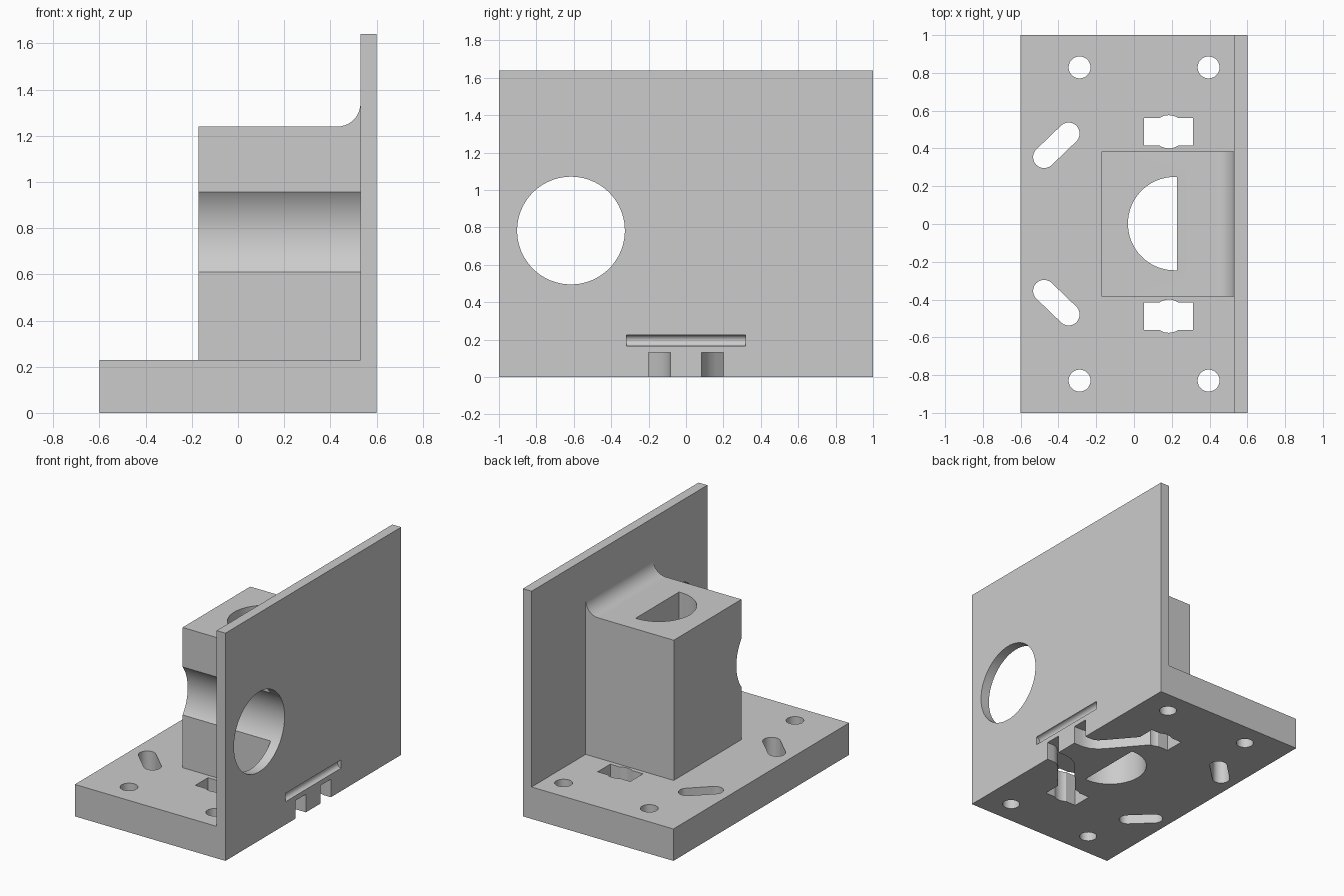
import bpy, bmesh
from math import pi, sin, cos, radians
from mathutils import Vector

if "Cube" in bpy.data.objects:
    bpy.data.objects.remove(bpy.data.objects["Cube"])

GREY = (0.6, 0.6, 0.6, 1)
grey = bpy.data.materials.new("plain grey")
grey.use_nodes = True
grey.diffuse_color = GREY
grey.node_tree.nodes["Principled BSDF"].inputs["Base Color"].default_value = GREY


def arc(cx, cy, r, start, end, n=32):
    """Points on an arc, angles in degrees."""
    angles = [radians(start + (end - start) * i / n) for i in range(n + 1)]
    return [(cx + r * cos(a), cy + r * sin(a)) for a in angles]


def circle(cx, cy, r, n=48):
    return arc(cx, cy, r, 0, 360, n)[:-1]


def rect(x0, y0, x1, y1):
    return [(x0, y0), (x1, y0), (x1, y1), (x0, y1)]


def stroke(path, width):
    """Outline of a constant-width band along a path, with mitred bends."""
    pts = [Vector(p) for p in path]
    left, right = [], []
    for i, p in enumerate(pts):
        a = (p - pts[max(i - 1, 0)]).normalized()
        b = (pts[min(i + 1, len(pts) - 1)] - p).normalized()
        t = (a + b).normalized()
        n = Vector((-t.y, t.x))
        seg = a if a.length else b
        off = n * (width / 2 / max(abs(t.dot(seg)), 0.3))
        left.append(tuple(p + off))
        right.append(tuple(p - off))
    return left + right[::-1]


def prism(name, outline, axis, low, high):
    """Extrude an outline along one axis."""
    place = {"x": lambda a, b, h: (h, a, b),
             "y": lambda a, b, h: (a, h, b),
             "z": lambda a, b, h: (a, b, h)}[axis]
    bm = bmesh.new()
    lower = [bm.verts.new(place(a, b, low)) for a, b in outline]
    upper = [bm.verts.new(place(a, b, high)) for a, b in outline]
    bm.faces.new(lower[::-1])
    bm.faces.new(upper)
    n = len(outline)
    for i in range(n):
        j = (i + 1) % n
        bm.faces.new((lower[i], lower[j], upper[j], upper[i]))
    bmesh.ops.recalc_face_normals(bm, faces=bm.faces[:])
    mesh = bpy.data.meshes.new(name)
    bm.to_mesh(mesh)
    bm.free()
    mesh.materials.append(grey)
    ob = bpy.data.objects.new(name, mesh)
    bpy.context.scene.collection.objects.link(ob)
    return ob


# L-shaped base plate and upright wall
bracket = prism("mounting_bracket",
                [(-0.6, 0), (0.6, 0), (0.6, 1.64), (0.53, 1.64), (0.53, 0.23), (-0.6, 0.23)],
                "y", -1, 1)

# Central block with a fillet running up into the wall
block = prism("central_block",
              [(-0.172, 0.1), (0.56, 0.1), (0.56, 1.34)] + arc(0.43, 1.34, 0.1, 0, -90, 16)
              + [(-0.172, 1.24)], "y", -0.385, 0.385)

# Large round bore through the wall that also scoops the block
cutters = [prism("round_bore", circle(-0.615, 0.783, 0.288, 80), "x", -0.5, 0.8)]

# D-shaped shaft hole
cutters.append(prism("shaft_hole", arc(0.215, 0.002, 0.247, 90, 270, 48)
                     + [(0.227, -0.245), (0.227, 0.249)], "z", -0.1, 1.5))

# Shallow rounded groove on the outside of the wall
cutters.append(prism("wall_groove", circle(0.6, 0.195, 0.03, 24), "y", -0.317, 0.317))

for s in (-1, 1):
    # Screw holes
    for x in (-0.288, 0.395):
        cutters.append(prism("screw_hole", circle(x, s * 0.829, 0.058), "z", -0.1, 0.4))
    # Diagonal slot with round ends
    slot = arc(-0.346, 0.479, 0.058, -45, 135, 20) + arc(-0.476, 0.354, 0.058, 135, 315, 20)
    cutters.append(prism("diagonal_slot", [(x, s * y) for x, y in slot], "z", -0.1, 0.4))
    # Switch pocket: rectangle with a round bulge
    cutters.append(prism("pocket", rect(0.052, s * 0.416, 0.312, s * 0.56), "z", -0.1, 0.4))
    cutters.append(prism("pocket_bulge", circle(0.185, s * 0.488, 0.088), "z", -0.12, 0.42))
    # Wire channel under the base from the pocket to the wall
    path = [(0.7, 0.142), (0.54, 0.142), (0.5, 0.15), (0.465, 0.17), (0.435, 0.2), (0.19, 0.488)]
    cutters.append(prism("wire_channel", stroke([(x, s * y) for x, y in path], 0.116),
                         "z", -0.14, 0.13))

# Join the solids, then cut every opening
for tool in [block] + cutters:
    mod = bracket.modifiers.new(tool.name, "BOOLEAN")
    mod.operation = "UNION" if tool is block else "DIFFERENCE"
    mod.solver = "EXACT"
    mod.object = tool
    tool.hide_render = True

# Bake the result and drop the helpers
bpy.context.view_layer.update()
graph = bpy.context.evaluated_depsgraph_get()
baked = bpy.data.meshes.new_from_object(bracket.evaluated_get(graph))
bracket.modifiers.clear()
bracket.data = baked
baked.materials.clear()
baked.materials.append(grey)
for poly in baked.polygons:
    poly.material_index = 0
for tool in [block] + cutters:
    bpy.data.objects.remove(tool)

bpy.ops.object.select_all(action="DESELECT")
bracket.select_set(True)
bpy.context.view_layer.objects.active = bracket
bpy.ops.object.shade_smooth_by_angle(angle=radians(30))
